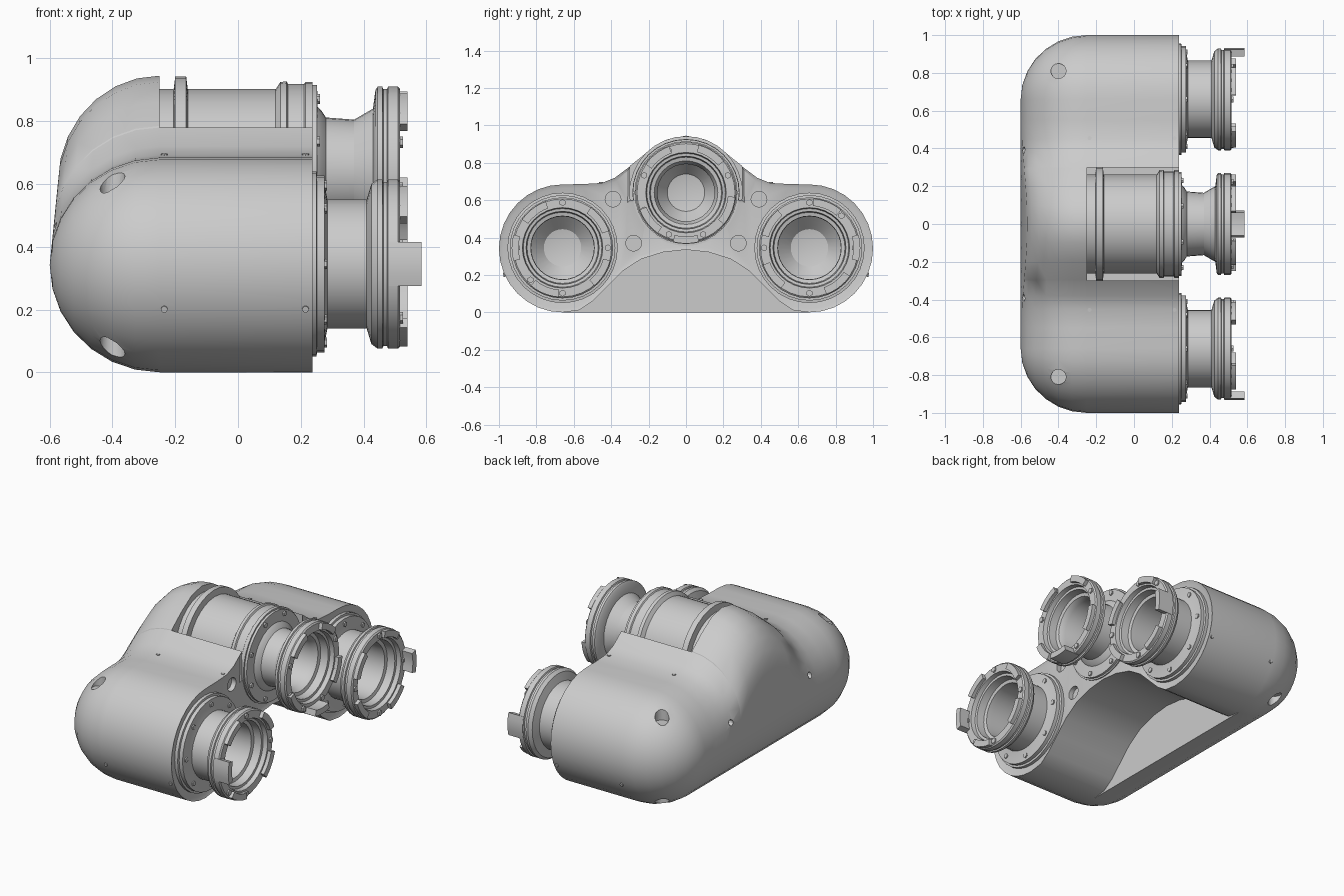
import bpy, bmesh, math
from mathutils import Matrix, Vector

if "Cube" in bpy.data.objects:
    bpy.data.objects.remove(bpy.data.objects["Cube"])

grey = bpy.data.materials.new("light_grey")
grey.use_nodes = True
GREY = (0.6, 0.6, 0.6, 1)
grey.diffuse_color = GREY
grey.node_tree.nodes["Principled BSDF"].inputs["Base Color"].default_value = GREY

# Port centres as (name, y, z, direction of the key lug in degrees from +y)
PORTS = [("front", -0.66, 0.345, 180), ("middle", 0, 0.64, 270), ("back", 0.66, 0.345, 0)]
SIDES = (-1, 1)


def finish(bm, name, angle=30):
    bmesh.ops.recalc_face_normals(bm, faces=bm.faces)
    mesh = bpy.data.meshes.new(name)
    bm.to_mesh(mesh)
    bm.free()
    mesh.materials.append(grey)
    obj = bpy.data.objects.new(name, mesh)
    bpy.context.collection.objects.link(obj)
    if angle:
        smooth(obj, angle)
    return obj


def smooth(obj, angle):
    bpy.ops.object.select_all(action="DESELECT")
    obj.select_set(True)
    bpy.context.view_layer.objects.active = obj
    bpy.ops.object.shade_smooth_by_angle(angle=math.radians(angle))


def lathe(bm, profile, y, z, start=0, sweep=360, steps=32, closed=True):
    """Turn (x, radius) points around the port axis; angles run from +y to +z."""
    full = sweep == 360
    rings = []
    for i in range(steps if full else steps + 1):
        a = math.radians(start + sweep * i / steps)
        rings.append([bm.verts.new((x, y + r * math.cos(a), z + r * math.sin(a)))
                      for x, r in profile])
    n = len(profile)
    for i in range(steps):
        p, q = rings[i], rings[(i + 1) % len(rings)]
        for j in range(n if closed else n - 1):
            k = (j + 1) % n
            bm.faces.new((p[j], p[k], q[k], q[j]))
    if not full:
        bm.faces.new(rings[0])
        bm.faces.new(rings[-1])


def rod(bm, start, end, radius, sides=12):
    a, b = Vector(start), Vector(end)
    turn = (b - a).to_track_quat("Z", "Y").to_matrix().to_4x4()
    bmesh.ops.create_cone(bm, cap_ends=True, segments=sides, radius1=radius, radius2=radius,
                          depth=(b - a).length, matrix=Matrix.Translation((a + b) / 2) @ turn)


# Housing cross-section: hump, round side lobe and underside, mirrored in y
LOBE_Y, LOBE_Z, R = 0.66, 0.342, 0.342
HUMP = [(0, 0.945), (0.1, 0.925), (0.2, 0.862), (0.298, 0.785), (0.3, 0.78),
        (0.38, 0.72), (0.45, 0.692), (0.55, 0.686)]
ARCH = [(0.57, 0.012), (0.5, 0.06), (0.42, 0.14), (0.34, 0.22), (0.24, 0.285), (0.12, 0.322), (0, 0.335)]


def outline(recess, arch):
    half = [(y, 0.6 if recess and y < 0.299 else z) for y, z in HUMP]
    for i in range(17):
        a = math.pi * (0.5 - i / 16)
        half.append((LOBE_Y + 0.34 * math.cos(a), LOBE_Z + R * math.sin(a)))
    half += [(y, z if arch else 0) for y, z in ARCH]
    return half + [(-y, z) for y, z in half[-2:0:-1]]


def spine(y, z):
    """Line that the rounded rear closes onto."""
    sy = max(-LOBE_Y, min(LOBE_Y, y))
    sz = z - R if abs(y) < LOBE_Y and z > 0.5 else LOBE_Z
    return sy, sz


bm = bmesh.new()
sections = [[(x, y, z) for y, z in outline(True, True)] for x in (0.238, -0.25)]
rear = outline(False, False)
for i in range(8):
    a = math.pi / 2 * i / 7
    ring = []
    for y, z in rear:
        sy, sz = spine(y, z)
        depth = 0.35 - 0.1 * max(0, sz - LOBE_Z)
        ring.append((-0.25 - depth * math.sin(a),
                     sy + (y - sy) * math.cos(a), sz + (z - sz) * math.cos(a)))
    sections.append(ring)
rings = [[bm.verts.new(p) for p in s] for s in sections]
for p, q in zip(rings, rings[1:]):
    for j in range(len(p)):
        k = (j + 1) % len(p)
        bm.faces.new((p[j], p[k], q[k], q[j]))
front_face = bm.faces.new(rings[0])
bm.faces.new(rings[-1])
bmesh.ops.remove_doubles(bm, verts=bm.verts, dist=0.0005)
bmesh.ops.recalc_face_normals(bm, faces=bm.faces)
bmesh.ops.inset_individual(bm, faces=[front_face], thickness=0.02, depth=-0.008)
bmesh.ops.triangulate(bm, faces=[f for f in bm.faces if len(f.verts) > 4])
housing = finish(bm, "housing", 0)

# Cut the bores, the face holes and the mounting holes
bm = bmesh.new()
for name, y, z, key in PORTS:
    rod(bm, (-0.2, y, z), (0.5, y, z), 0.2, 32)
for s in SIDES:
    rod(bm, (0.2, 0.39 * s, 0.605), (0.4, 0.39 * s, 0.605), 0.042, 16)
    rod(bm, (0.2, 0.28 * s, 0.37), (0.4, 0.28 * s, 0.37), 0.042, 16)
    rod(bm, (-0.4, 0.81 * s, 0.57), (-0.4, 0.81 * s, 0.8), 0.04, 16)
    rod(bm, (-0.4, 0.81 * s, -0.1), (-0.4, 0.81 * s, 0.12), 0.04, 16)
    rod(bm, (-0.7, 0.39 * s, 0.46), (-0.56, 0.39 * s, 0.46), 0.018, 12)
cutter = finish(bm, "hole_cutter", 0)
cutter.hide_render = True
cut = housing.modifiers.new("holes", "BOOLEAN")
cut.operation, cut.solver, cut.object = "DIFFERENCE", "EXACT", cutter
bpy.context.view_layer.objects.active = housing
bpy.ops.object.modifier_apply(modifier="holes")
bpy.data.objects.remove(cutter)
smooth(housing, 30)

# Exposed middle barrel with its end collars
bm = bmesh.new()
lathe(bm, [(-0.252, 0.18), (-0.252, 0.262), (-0.205, 0.262), (-0.2, 0.302), (-0.165, 0.302),
           (-0.16, 0.262), (0.12, 0.262), (0.135, 0.285), (0.155, 0.287), (0.16, 0.278),
           (0.21, 0.278), (0.215, 0.285), (0.237, 0.285), (0.237, 0.18)], 0, 0.64)
finish(bm, "middle_barrel")

# Port pipes: flange, neck, coupling ring and blind bore
SIDE_PIPE = [(0.2, 0.295), (0.25, 0.295), (0.252, 0.282), (0.275, 0.282), (0.278, 0.24),
             (0.285, 0.205), (0.41, 0.205), (0.425, 0.255)]
MIDDLE_PIPE = [(0.2, 0.275), (0.252, 0.275), (0.254, 0.205), (0.265, 0.195), (0.28, 0.172),
               (0.37, 0.165), (0.43, 0.2), (0.438, 0.26)]
COUPLING = [(0.445, 0.27), (0.46, 0.27), (0.463, 0.262), (0.475, 0.262), (0.478, 0.27),
            (0.51, 0.27), (0.517, 0.262), (0.517, 0.215), (0.49, 0.21), (0.488, 0.195),
            (0.44, 0.19), (0.435, 0.17)]
for name, y, z, key in PORTS:
    middle = name == "middle"
    bore = 0.153 if middle else 0.168
    bm = bmesh.new()
    lathe(bm, (MIDDLE_PIPE if middle else SIDE_PIPE) + COUPLING +
          [(0.4, bore), (-0.1, bore), (-0.17, 0.1), (-0.19, 0)], y, z, closed=False)
    bmesh.ops.remove_doubles(bm, verts=bm.verts, dist=0.0001)
    finish(bm, name + "_pipe")

    # Raised coupling claws and one longer key lug
    bm = bmesh.new()
    for turn in (50, 130, 200, 290):
        lathe(bm, [(0.505, 0.225), (0.54, 0.225), (0.54, 0.264), (0.505, 0.264)], y, z,
              key + turn, 35, 5)
    lathe(bm, [(0.48, 0.235), (0.585, 0.235), (0.585, 0.272), (0.48, 0.272)], y, z,
          key - 15, 30, 4)
    finish(bm, name + "_coupling_claws")

    # Bolts on the coupling face and on the flange rim
    bm = bmesh.new()
    for i in range(8):
        a = math.radians(45 * i + 22.5 * middle)
        c, s = math.cos(a), math.sin(a)
        rod(bm, (0.5, y + 0.242 * c, z + 0.242 * s), (0.526, y + 0.242 * c, z + 0.242 * s), 0.018, 6)
        rod(bm, (0.23, y + 0.25 * c, z + 0.25 * s),
            (0.262 if middle else 0.284, y + 0.25 * c, z + 0.25 * s), 0.016, 6)
    finish(bm, name + "_bolts")

# Small screws along the housing sides and shoulders
bm = bmesh.new()
for s in SIDES:
    for x in (-0.235, 0.215):
        rod(bm, (x, 0.9 * s, 0.22), (x, 0.977 * s, 0.2), 0.011, 8)
        rod(bm, (x, 0.45 * s, 0.65), (x, 0.455 * s, 0.697), 0.011, 8)
finish(bm, "housing_screws")
